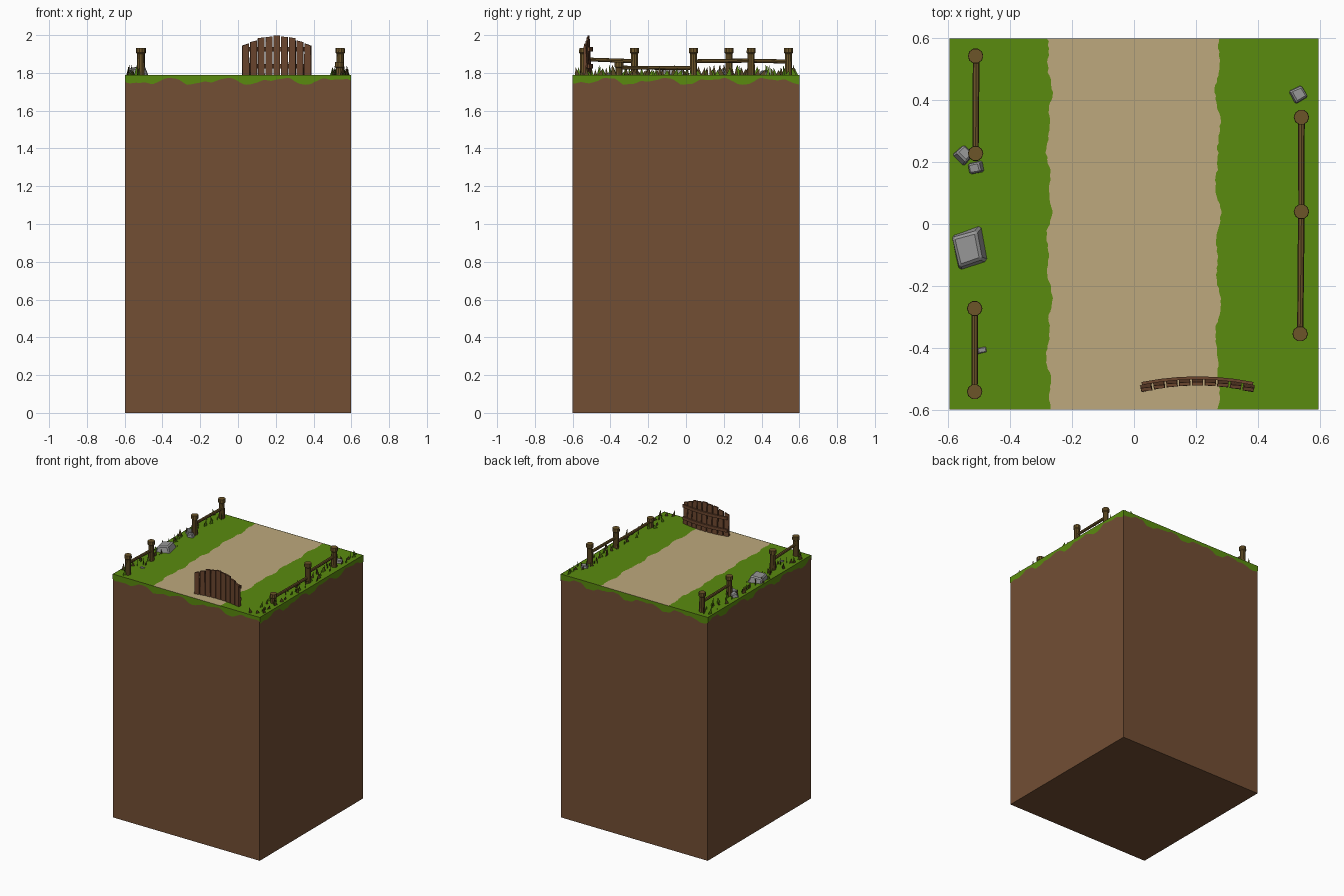
import bpy, bmesh, math, random
from mathutils import Vector, Matrix

if "Cube" in bpy.data.objects:
    bpy.data.objects.remove(bpy.data.objects["Cube"])

random.seed(7)
TOP, HX, HY = 1.79, 0.597, 0.6


def material(name, rgb):
    m = bpy.data.materials.new(name)
    m.diffuse_color = (*rgb, 1)
    m.use_nodes = True
    m.node_tree.nodes["Principled BSDF"].inputs["Base Color"].default_value = m.diffuse_color
    return m


DIRT = material("earth brown", (0.170, 0.077, 0.034))
GRASS = material("grass green", (0.102, 0.258, 0.0045))
PATH = material("path tan", (0.51, 0.395, 0.205))
POST = material("olive wood", (0.150, 0.090, 0.022))
PLANK = material("plank brown", (0.145, 0.060, 0.027))
STONE = material("stone grey", (0.31, 0.31, 0.31))
DRY = material("dry grass", (0.105, 0.070, 0.016))


def finish(name, bm, *mats):
    me = bpy.data.meshes.new(name)
    bm.to_mesh(me)
    bm.free()
    for m in mats:
        me.materials.append(m)
    ob = bpy.data.objects.new(name, me)
    bpy.context.collection.objects.link(ob)
    return ob


def add_box(bm, size, matrix):
    m = matrix @ Matrix.Diagonal((*size, 1))
    return bmesh.ops.create_cube(bm, size=1, matrix=m)["verts"]


# Earth block, open at the top where the ground surface closes it
bm = bmesh.new()
add_box(bm, (2 * HX, 2 * HY, TOP), Matrix.Translation((0, 0, TOP / 2)))
bm.faces.ensure_lookup_table()
bmesh.ops.delete(bm, geom=[f for f in bm.faces if f.normal.z > 0.9], context="FACES_ONLY")
finish("earth_block", bm, DIRT)

# Ground surface: grass, path, grass, sharing ragged edges
bm = bmesh.new()
N = 110
prev = None
for i in range(N + 1):
    y = -HY + 2 * HY * i / N
    wl = 0.006 * math.sin(y * 19) + 0.004 * math.sin(y * 47) + random.uniform(-.003, .003)
    wr = 0.006 * math.sin(y * 23 + 1) + 0.004 * math.sin(y * 41) + random.uniform(-.003, .003)
    row = [bm.verts.new((x, y, TOP)) for x in (-HX, -0.274 + wl, 0.271 + wr, HX)]
    if prev:
        for k in range(3):
            f = bm.faces.new((prev[k], prev[k + 1], row[k + 1], row[k]))
            f.material_index = 1 if k == 1 else 0
    prev = row
finish("ground_surface", bm, GRASS, PATH)

# Wavy grass fringe hanging over the four sides
bm = bmesh.new()
for side in range(4):
    rot = Matrix.Rotation(side * math.pi / 2, 4, "Z")
    half, dist = (HX, HY) if side % 2 == 0 else (HY, HX)
    prev = None
    for i in range(81):
        t = -1 + 2 * i / 80
        s = math.sin(t * 13 + side * 1.3) + 0.6 * math.sin(t * 24 + side * 2)
        z = 1.756 - 0.017 * max(-0.9, min(1.0, s)) + 0.002 * math.sin(t * 60)
        row = [bm.verts.new(rot @ Vector((t * (half + .002), -dist - .002, h))) for h in (z, TOP)]
        if prev:
            bm.faces.new((prev[0], row[0], row[1], prev[1]))
        prev = row
finish("grass_fringe", bm, GRASS)


# Fence posts with a flared head
def post(x, y, top):
    bm = bmesh.new()
    prof = [(0.021, TOP - 0.01), (0.019, top - 0.032), (0.025, top - 0.026), (0.024, top)]
    n, rings = 10, []
    for r, z in prof:
        rings.append([bm.verts.new((x + r * math.cos(2 * math.pi * k / n),
                                    y + r * math.sin(2 * math.pi * k / n), z)) for k in range(n)])
    for a, b in zip(rings, rings[1:]):
        for k in range(n):
            bm.faces.new((a[k], a[(k + 1) % n], b[(k + 1) % n], b[k]))
    bm.faces.new(rings[-1])
    finish("fence_post", bm, POST)


# Round rail between two points
def rail(a, b, r=0.011):
    a, b = Vector(a), Vector(b)
    bm = bmesh.new()
    m = Matrix.Translation((a + b) / 2) @ (b - a).to_track_quat("Z", "Y").to_matrix().to_4x4()
    bmesh.ops.create_cone(bm, cap_ends=True, segments=8, radius1=r, radius2=r * 0.9,
                          depth=(b - a).length, matrix=m)
    finish("fence_rail", bm, POST)


for x, y, top in [(-.512, .543, 1.933), (-.512, .228, 1.933), (-.515, -.273, 1.933),
                  (-.515, -.542, 1.933), (.541, .345, 1.933), (.541, .04, 1.933),
                  (.537, -.355, 1.858)]:
    post(x, y, top)
rail((-.510, .543, 1.86), (-.512, .228, 1.867))
rail((-.515, -.273, 1.862), (-.515, -.542, 1.872))
rail((.541, .345, 1.865), (.541, .04, 1.862))
rail((.541, .04, 1.826), (.537, -.355, 1.828))

# Curved plank gate with an arched top
bm = bmesh.new()
n = 9
for i in range(n):
    t = (i - (n - 1) / 2) / ((n - 1) / 2)
    x = 0.205 + t * 0.165
    h = 0.21 - 0.048 * t * t + (-0.004 if i % 2 else 0)
    y = -0.511 - 0.018 * t * t
    m = Matrix.Translation((x, y, TOP + h / 2 - 0.002)) @ Matrix.Rotation(-t * 0.2, 4, "Z")
    vs = add_box(bm, (0.0375, 0.022, h), m)
    for v in vs:
        if v.co.z > TOP + h / 2:
            v.co.y += (y - 0.010 - v.co.y) * 0.5          # thinner at the top
            v.co.z += 0.006 * (-t) * (1 if v.co.x > x else -1)
            v.co.x = x + (v.co.x - x) * 0.92
        else:
            v.co.x = x + (v.co.x - x) * 0.97
finish("gate_planks", bm, PLANK)

# Cross battens following the curve, front and back
bm = bmesh.new()
for z in (1.835, 1.925):
    for i in range(6):
        t = (i - 2.5) / 3
        m = Matrix.Translation((0.205 + t * 0.18, -0.498 - 0.018 * t * t, z)) @ \
            Matrix.Rotation(-t * 0.2, 4, "Z")
        add_box(bm, (0.061, 0.010, 0.022), m)
finish("gate_battens", bm, PLANK)


# Stones: bevelled blocks, tapered and tilted
def stone(x, y, z, size, yaw, tilt):
    bm = bmesh.new()
    vs = add_box(bm, size, Matrix.Identity(4))
    for v in vs:
        k = random.uniform(0.85, 1.05) * (0.8 if v.co.z > 0 else 1)
        v.co.x *= k
        v.co.y *= k
    bmesh.ops.bevel(bm, geom=bm.edges[:], offset=min(size) * 0.14, segments=1, affect="EDGES")
    m = Matrix.Translation((x, y, z)) @ Matrix.Rotation(yaw, 4, "Z") @ Matrix.Rotation(tilt, 4, "Y")
    bmesh.ops.transform(bm, matrix=m, verts=bm.verts[:])
    finish("stone", bm, STONE)


stone(-.533, -.08, 1.803, (.105, .125, .055), 0.25, -0.15)
stone(-.550, .225, 1.797, (.05, .055, .04), 0.8, 0.4)
stone(-.512, .182, 1.797, (.05, .042, .035), 0.2, -0.3)
stone(.532, .42, 1.792, (.052, .052, .035), 0.5, 0.15)
stone(-.492, -.408, 1.789, (.035, .022, .014), 0.2, 0.2)

# Upright grass blades along both fences
bm = bmesh.new()
for side in (-1, 1):
    for i in range(58):
        x = side * random.uniform(0.495, 0.585)
        y = -0.57 + 1.15 * i / 57 + random.uniform(-.012, .012)
        h, w = random.uniform(.02, .055), random.uniform(.008, .015)
        a = math.pi / 2 + random.uniform(-.7, .7)
        d = Vector((math.cos(a), math.sin(a), 0)) * w
        base = Vector((x, y, TOP))
        pts = [base - d, base + d, base + d * random.uniform(-1, 1) + Vector((0, 0, h))]
        if side < 0:
            pts.reverse()
        f = bm.faces.new([bm.verts.new(p) for p in pts])
        f.material_index = 0 if random.random() < 0.4 else 1
finish("grass_blades", bm, GRASS, DRY)
